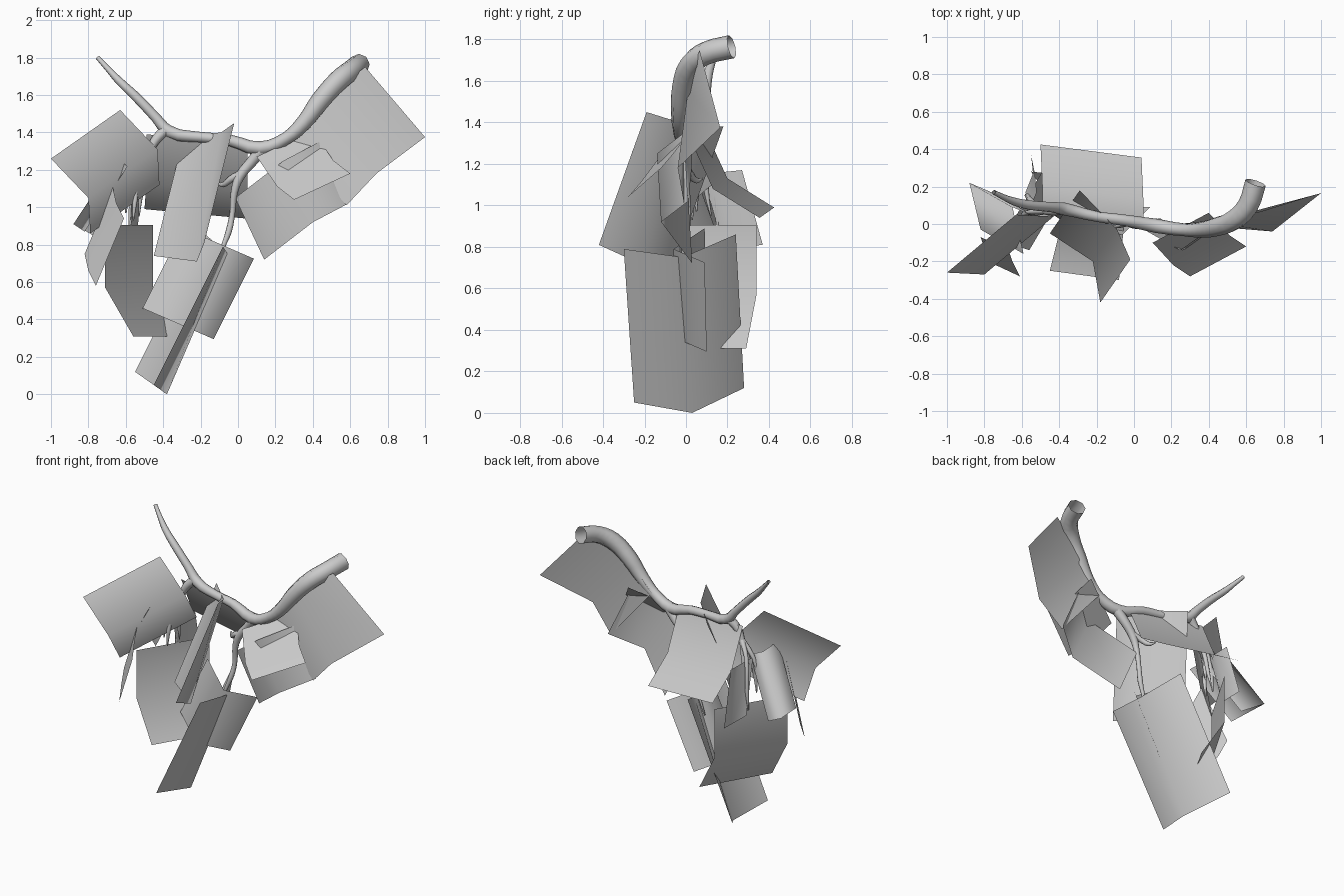
import bpy
from mathutils import Vector


def limb(name, pts):
    """Tapered round tube through points (x, y, z, radius), open at the ends."""
    cu = bpy.data.curves.new(name, 'CURVE')
    cu.dimensions = '3D'
    cu.bevel_depth = 1.0
    cu.bevel_resolution = 2
    cu.resolution_u = 3
    sp = cu.splines.new('BEZIER')
    sp.bezier_points.add(len(pts) - 1)
    for bp, (x, y, z, r) in zip(sp.bezier_points, pts):
        bp.co = (x, y, z)
        bp.radius = r
        bp.handle_left_type = bp.handle_right_type = 'AUTO'
    ob = bpy.data.objects.new(name, cu)
    bpy.context.collection.objects.link(ob)
    bpy.ops.object.select_all(action='DESELECT')
    ob.select_set(True)
    bpy.context.view_layer.objects.active = ob
    bpy.ops.object.convert(target='MESH')
    bpy.ops.object.shade_smooth()


def leaf_card(name, row, *sweep):
    """Foliage sheet: a bent three point edge swept along one vector (or one per point)."""
    if len(sweep) == 1:
        sweep *= 3
    a = [Vector(p) for p in row]
    b = [p + Vector(s) for p, s in zip(a, sweep)]
    me = bpy.data.meshes.new(name)
    me.from_pydata(a + b, [], [(0, 1, 4, 3), (1, 2, 5, 4)])
    me.polygons.foreach_set('use_smooth', [True, True])
    ob = bpy.data.objects.new(name, me)
    bpy.context.collection.objects.link(ob)


# main branch, from the thick cut end to the thin tip
limb('main_branch', [
    (.65, .22, 1.765, .057), (.61, .10, 1.735, .056), (.54, .025, 1.68, .056),
    (.44, -.015, 1.57, .052), (.35, -.03, 1.45, .042), (.26, -.03, 1.37, .034),
    (.12, -.01, 1.315, .038), (-.05, .02, 1.36, .030), (-.2, .04, 1.375, .028),
    (-.37, .08, 1.405, .034), (-.44, .09, 1.48, .027), (-.55, .10, 1.595, .025),
    (-.64, .12, 1.68, .021), (-.70, .145, 1.745, .015), (-.75, .17, 1.80, .012)])

# hanging branch in the middle, with a short side twig
limb('middle_branch', [
    (.13, -.01, 1.31, .034), (.07, 0, 1.24, .029), (.01, 0, 1.165, .026),
    (-.02, 0, 1.08, .019), (-.03, .01, .97, .015), (-.05, .0, .87, .017),
    (-.08, -.01, .79, .012), (-.13, -.02, .64, .004)])
limb('middle_twig', [(.02, 0, 1.18, .022), (-.04, .02, 1.15, .019),
                     (-.08, .05, 1.12, .014), (-.11, .08, 1.13, .004)])

# hanging branch on the left, with thin twigs
limb('left_branch', [
    (-.39, .08, 1.41, .03), (-.44, .07, 1.36, .026), (-.475, .07, 1.29, .02),
    (-.50, .09, 1.18, .015), (-.52, .10, 1.06, .012), (-.53, .12, .95, .004)])
for i, (x, y, z) in enumerate([(-.58, .15, .86), (-.60, .05, .97),
                               (-.56, .03, .93)]):
    limb(f'left_twig_{i}', [
        (-.475, .07, 1.29, .018), ((x - .50) / 2, (y + .08) / 2, 1.2, .014),
        (x + .01, y, (z + 1.15) / 2, .014), (x, y, z, .004)])

# foliage sheets
leaf_card('leaf_bottom', [(-.55, .28, .12), (-.38, .03, 0), (-.45, -.25, .05)],
          (.37, -.04, .74), (.325, -.045, .75), (.37, -.05, .74))
leaf_card('leaf_low_middle', [(-.51, .10, .46), (-.28, -.05, .36), (-.13, .10, .295)],
          (.215, -.01, .43))
leaf_card('leaf_front_middle', [(-.02, -.19, 1.45), (-.09, -.03, 1.40), (-.29, .18, 1.38)],
          (-.16, -.23, -.64), (-.13, -.17, -.69), (-.16, -.23, -.64))
leaf_card('leaf_low_left', [(-.71, -.09, .905), (-.71, -.09, .57), (-.56, -.14, .31)],
          (.255, .43, 0))
leaf_card('leaf_back', [(-.49, .08, 1.39), (-.49, .2, 1.13), (-.50, .425, .99)],
          (.54, -.07, -.05))
leaf_card('leaf_left_front', [(-1, -.26, 1.26), (-.80, -.27, 1.05), (-.79, -.16, .86)],
          (.37, .31, .26))
leaf_card('leaf_left_small', [(-.67, -.14, 1.11), (-.65, -.20, 1.02), (-.61, -.28, .94)],
          (-.15, .07, -.36))
leaf_card('leaf_left_back', [(-.74, .16, .83), (-.88, .22, .91), (-.82, -.03, .87)],
          (.23, -.13, .35))
leaf_card('leaf_back_narrow', [(-.55, .37, .81), (-.54, .27, .80), (-.58, .17, .83)],
          (.02, -.10, .36))
leaf_card('leaf_right_front', [(.30, -.28, 1.04), (.21, -.22, 1.11), (.10, -.10, 1.27)],
          (.30, .16, .14))
leaf_card('leaf_right_upper', [(1, .165, 1.375), (.74, -.04, 1.18), (.58, -.01, 1.01)],
          (-.32, -.10, .375), (-.32, .05, .375), (-.32, .01, .375))
leaf_card('leaf_right_lower', [(.14, .03, .72), (.40, -.12, .92), (.59, .01, 1.02)],
          (-.155, -.02, .33))
